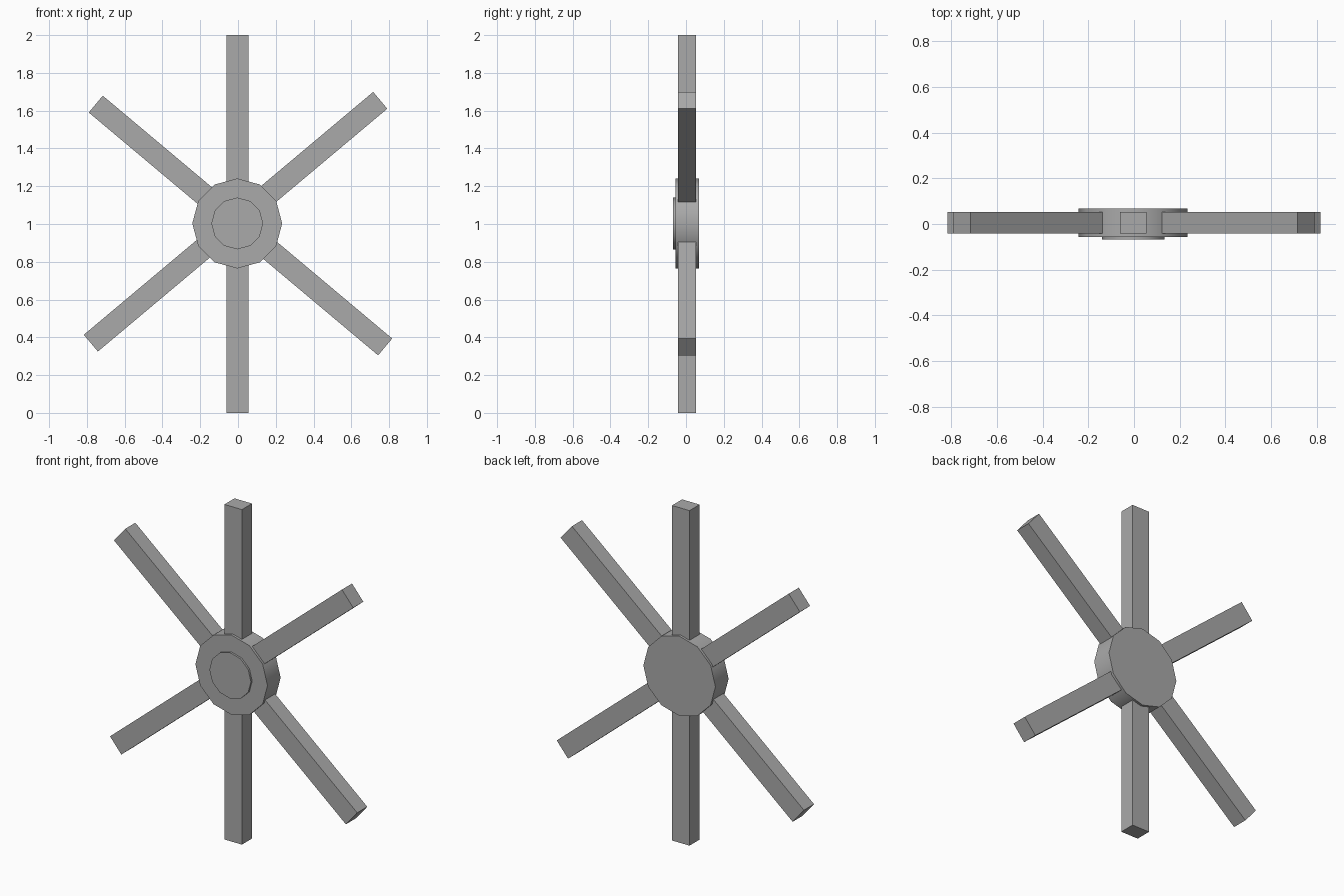
import bpy
from math import radians, pi

if "Cube" in bpy.data.objects:
    bpy.data.objects.remove(bpy.data.objects["Cube"], do_unlink=True)

# Single plain grey
grey = bpy.data.materials.new("grey")
grey.use_nodes = True
colour = (0.4, 0.4, 0.4, 1)
grey.diffuse_color = colour
grey.node_tree.nodes["Principled BSDF"].inputs["Base Color"].default_value = colour


def spoke_bar(name, x, z, angle):
    """Full-length square bar crossing the hub, tilted about the y axis."""
    bpy.ops.mesh.primitive_cube_add(size=1, location=(x, 0.006, z),
                                    rotation=(0, radians(angle), 0))
    bar = bpy.context.object
    bar.name = name
    bar.scale = (0.116, 0.095, 2)
    bar.data.materials.append(grey)


def disc(name, radius, front, back):
    """Twelve-sided disc with its axis along y."""
    bpy.ops.mesh.primitive_cylinder_add(
        vertices=12, radius=radius, depth=back - front,
        location=(-0.004, (front + back) / 2, 1.003), rotation=(pi / 2, 0, 0))
    obj = bpy.context.object
    obj.name = name
    obj.data.materials.append(grey)
    bpy.ops.object.shade_smooth_by_angle(angle=radians(40))


# Three bars make the six spokes
spoke_bar("vertical_bar", -0.003, 1, 0)
spoke_bar("rising_bar", -0.013, 1.012, 50)
spoke_bar("falling_bar", 0.013, 0.992, -50)

# Hub and its raised front cap
disc("hub", 0.238, -0.056, 0.068)
disc("hub_cap", 0.137, -0.068, 0)
